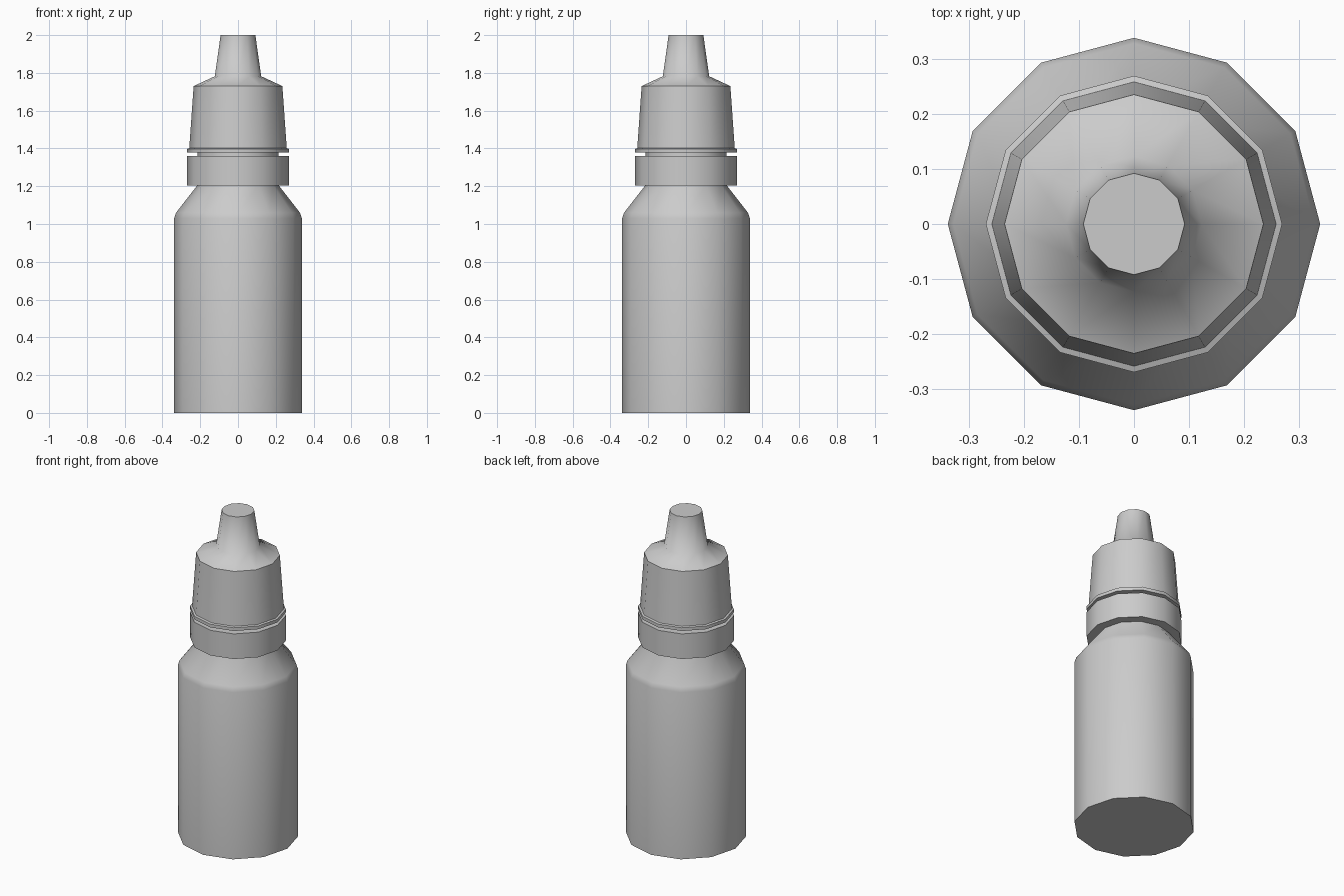
import bpy, bmesh, math

if "Cube" in bpy.data.objects:
    bpy.data.objects.remove(bpy.data.objects["Cube"])

SIDES = 12


def lathe(name, profile, smooth):
    """Spin a bottom-to-top (radius, z) profile; radius 0 makes a flat end cap."""
    bm = bmesh.new()
    closed_bottom, closed_top = profile[0][0] == 0, profile[-1][0] == 0
    rings = []
    for r, z in [p for p in profile if p[0] > 0]:
        rings.append([bm.verts.new((r * math.cos(2 * math.pi * i / SIDES),
                                    r * math.sin(2 * math.pi * i / SIDES), z))
                      for i in range(SIDES)])
    for a, b in zip(rings, rings[1:]):
        for i in range(SIDES):
            j = (i + 1) % SIDES
            bm.faces.new((a[i], a[j], b[j], b[i]))
    if closed_bottom:
        bm.faces.new(rings[0][::-1])
    if closed_top:
        bm.faces.new(rings[-1])
    mesh = bpy.data.meshes.new(name)
    bm.to_mesh(mesh)
    bm.free()
    obj = bpy.data.objects.new(name, mesh)
    bpy.context.collection.objects.link(obj)
    bpy.ops.object.select_all(action='DESELECT')
    obj.select_set(True)
    bpy.context.view_layer.objects.active = obj
    bpy.ops.object.shade_smooth_by_angle(angle=math.radians(smooth))
    return obj


# Bottle with sloped shoulder and neck
lathe("bottle_body", [(0, 0), (0.338, 0), (0.338, 1.03), (0.328, 1.06),
                      (0.215, 1.205), (0.215, 1.378)], 50)

# Tamper ring around the neck
lathe("tamper_ring", [(0.215, 1.205), (0.269, 1.205),
                      (0.269, 1.36), (0.215, 1.36)], 40)

# Cap: rim, tapered skirt, shoulder and nozzle
lathe("dropper_cap", [(0.215, 1.378), (0.269, 1.378), (0.269, 1.398),
                      (0.258, 1.402), (0.235, 1.73), (0.123, 1.782),
                      (0.092, 2.0), (0, 2.0)], 58)
